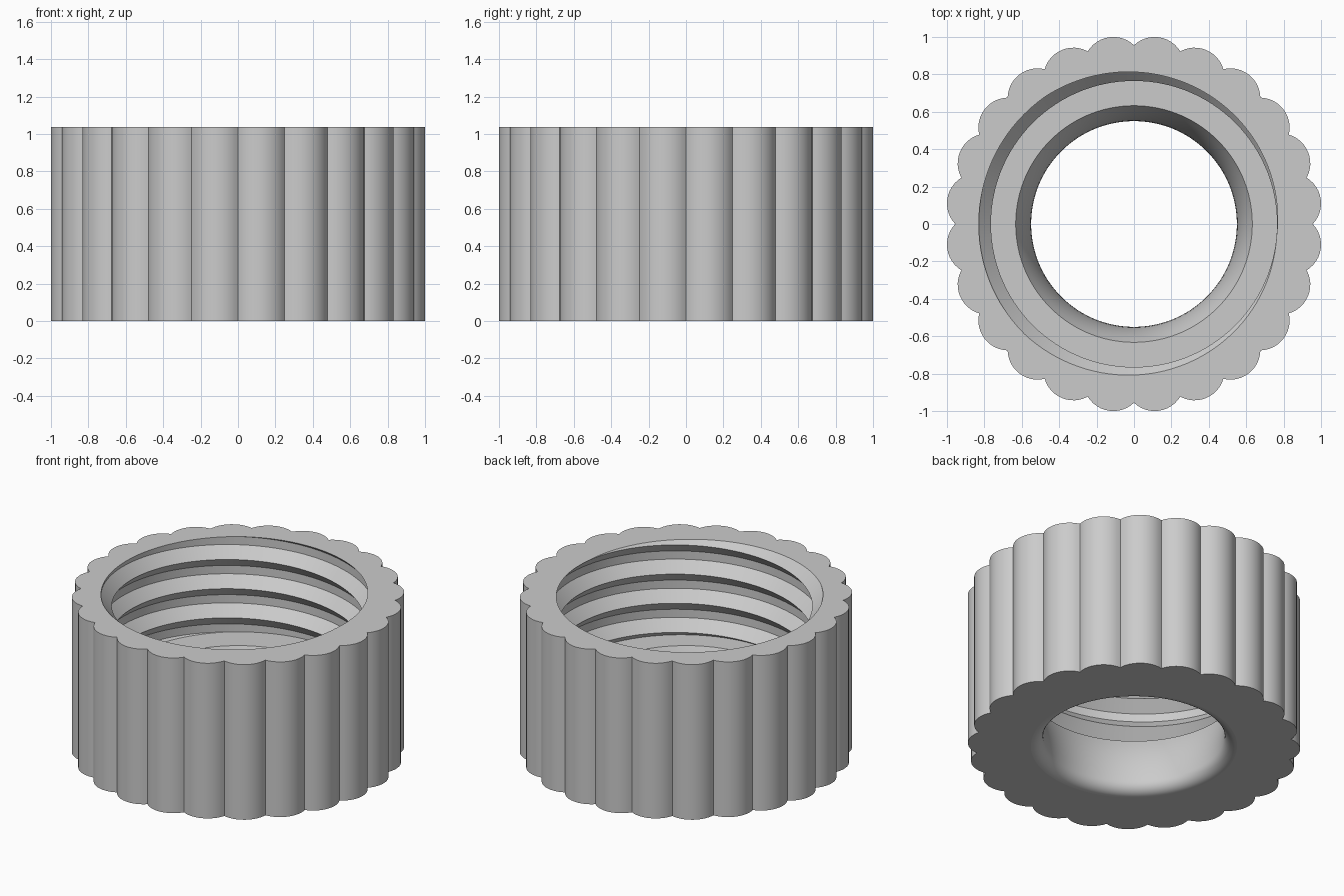
import bpy, bmesh
from math import sin, cos, pi, radians, sqrt, asin

cube = bpy.data.objects.get("Cube")
if cube:
    bpy.data.objects.remove(cube)

HEIGHT, FLOOR = 1.037, 0.40
LOBES, LOBE_R = 24, 0.16
PITCH, MINOR, MAJOR = 0.195, 0.765, 0.83
STEPS = 120

bm = bmesh.new()


def polar(r, a, z):
    return bm.verts.new((r * cos(a), r * sin(a), z))


def bridge(low, high):
    n = len(low)
    for i in range(n):
        k = (i + 1) % n
        bm.faces.new((low[i], low[k], high[k], high[i]))


# Helical thread surface: sharp crest, sloped flanks, flat root
profile = [(MINOR, 0.0), (MAJOR, 0.07), (MAJOR, 0.125)]
start = HEIGHT - 0.0975 - PITCH * 175 / 360 - 5 * PITCH
rows = []
for j in range(3 * 8):
    r, dz = profile[j % 3]
    base = start + (j // 3) * PITCH + dz
    rows.append([polar(r, 2 * pi * i / STEPS, base + PITCH * i / STEPS)
                 for i in range(STEPS)])
for j in range(len(rows) - 4):
    for i in range(STEPS):
        if i + 1 < STEPS:
            a, b = rows[j][i + 1], rows[j + 1][i + 1]
        else:
            a, b = rows[j + 3][0], rows[j + 4][0]
        bm.faces.new((rows[j][i], a, b, rows[j + 1][i]))

# Trim the thread to the floor and the rim
for z, side in ((FLOOR, -1), (HEIGHT, 1)):
    geom = bm.verts[:] + bm.edges[:] + bm.faces[:]
    cut = bmesh.ops.bisect_plane(bm, geom=geom, dist=1e-6, plane_co=(0, 0, z),
                                 plane_no=(0, 0, side), clear_outer=True)
    for v in cut["geom_cut"]:
        if isinstance(v, bmesh.types.BMVert):
            v.co.z = z
loose = [v for v in bm.verts if not v.link_faces]
bmesh.ops.delete(bm, geom=loose, context='VERTS')
bmesh.ops.remove_doubles(bm, verts=bm.verts[:], dist=1e-5)

# Throat: rounded lower lip, then a gentle flare up to the floor
lip, throat, flare = 0.075, 0.55, 0.68
section = []
for k in range(9):
    t = pi / 2 * k / 8
    section.append((throat + lip * (1 - sin(t)), lip * (1 - cos(t))))
for k in range(1, 9):
    d = (FLOOR - lip) * k / 8
    section.append((throat + flare - sqrt(flare ** 2 - d ** 2), lip + d))
rings = [[polar(r, 2 * pi * i / STEPS, z) for i in range(STEPS)] for r, z in section]
for low, high in zip(rings, rings[1:]):
    bridge(low, high)

# Scalloped grip wall: arcs that meet in sharp valleys
half = pi / LOBES
centre = (1 - LOBE_R) / cos(half)
spread = half + asin(centre * sin(half) / LOBE_R)
outline = []
for n in range(LOBES):
    mid = (2 * n + 1) * half
    for s in range(12):
        a = mid + spread * (s / 6 - 1)
        outline.append((centre * cos(mid) + LOBE_R * cos(a),
                        centre * sin(mid) + LOBE_R * sin(a)))
bridge([bm.verts.new((x, y, 0)) for x, y in outline],
       [bm.verts.new((x, y, HEIGHT)) for x, y in outline])

# Flat rings: underside, inner floor and top rim
for z, up in ((0, -1), (FLOOR, 1), (HEIGHT, 1)):
    loops = [e for e in bm.edges if e.is_boundary
             and all(abs(v.co.z - z) < 1e-4 for v in e.verts)]
    bmesh.ops.triangle_fill(bm, edges=loops, use_beauty=True, normal=(0, 0, up))

# Smooth curved walls, crisp creases, flat rings
bmesh.ops.recalc_face_normals(bm, faces=bm.faces[:])
for f in bm.faces:
    f.smooth = abs(f.normal.z) < 0.999
for e in bm.edges:
    e.smooth = e.calc_face_angle(pi) < radians(30)

mesh = bpy.data.meshes.new("threaded_cap")
bm.to_mesh(mesh)
bm.free()
cap = bpy.data.objects.new("threaded_cap", mesh)
bpy.context.collection.objects.link(cap)

grey = bpy.data.materials.new("light_grey")
grey.use_nodes = True
colour = (0.6, 0.6, 0.6, 1)
grey.diffuse_color = colour
grey.node_tree.nodes["Principled BSDF"].inputs["Base Color"].default_value = colour
mesh.materials.append(grey)
